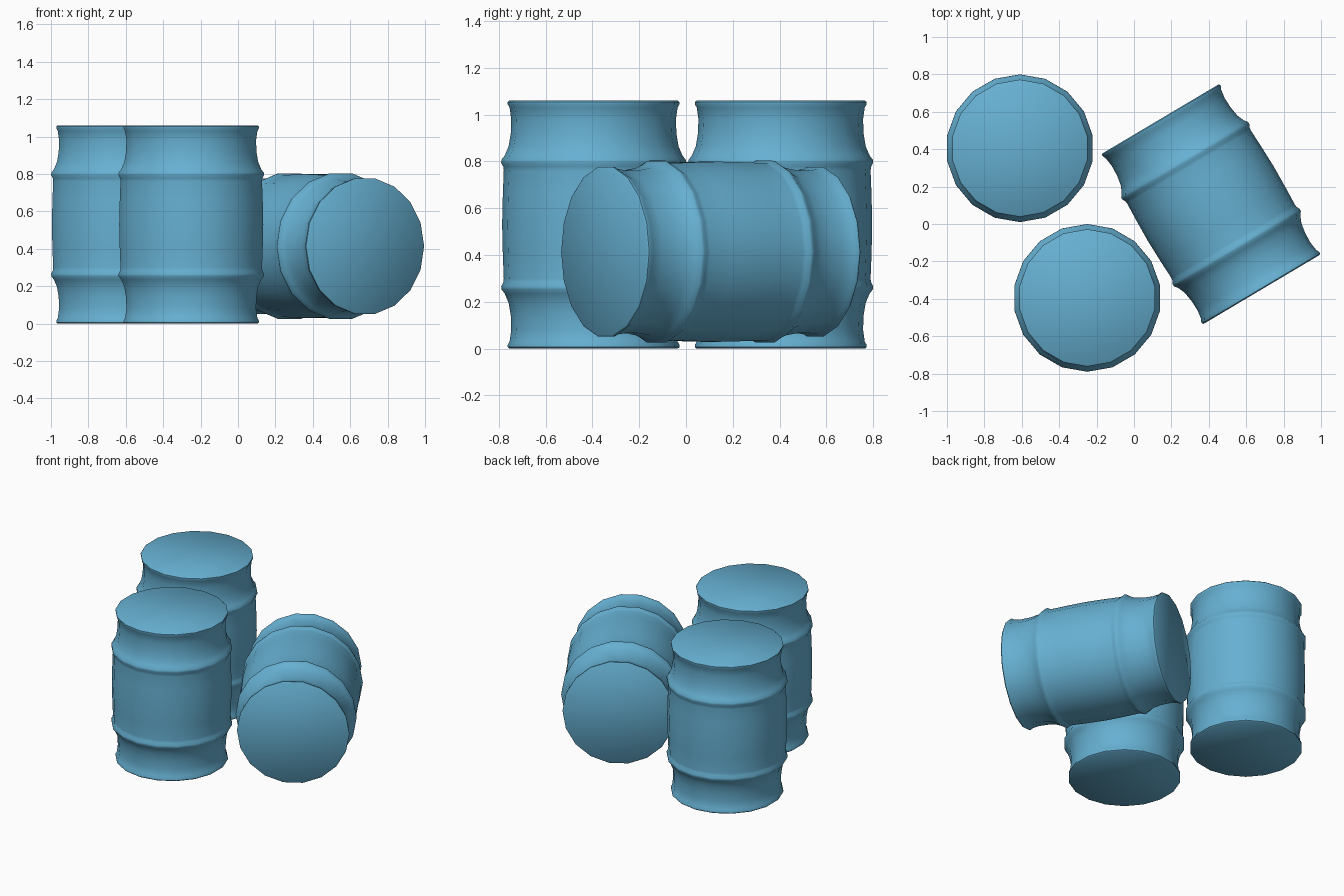
import bpy, bmesh, math

if "Cube" in bpy.data.objects:
    bpy.data.objects.remove(bpy.data.objects["Cube"])

SIDES = 18
HEIGHT = 1.06

paint = bpy.data.materials.new("blue drum paint")
paint.diffuse_color = (0.133, 0.434, 0.644, 1)
paint.use_nodes = True
paint.node_tree.nodes["Principled BSDF"].inputs["Base Color"].default_value = paint.diffuse_color

# Lower half of the drum outline (radius, height): rim, waist, ring, belly
lower = [(0.360, 0.0), (0.367, 0.006), (0.367, 0.016), (0.359, 0.03),
         (0.352, 0.08), (0.354, 0.14), (0.363, 0.195), (0.380, 0.235),
         (0.394, 0.253), (0.395, 0.266), (0.386, 0.283), (0.384, 0.30),
         (0.388, 0.40)]
profile = lower + [(0.391, HEIGHT / 2)] + [(r, HEIGHT - z) for r, z in reversed(lower)]


def drum(name, location, rotation=(0, 0, 0)):
    bm = bmesh.new()
    # Rings of points centred on the drum's middle, a corner pointing along y
    rings = []
    for r, z in profile:
        rings.append([bm.verts.new((r * math.cos(a), r * math.sin(a), z - HEIGHT / 2))
                      for a in (math.pi / 2 + i * math.tau / SIDES for i in range(SIDES))])
    # Wall
    for a, b in zip(rings, rings[1:]):
        for i in range(SIDES):
            j = (i + 1) % SIDES
            bm.faces.new((a[i], a[j], b[j], b[i]))
    # Flat lid and base
    bm.faces.new(rings[-1])
    bm.faces.new(rings[0][::-1])
    mesh = bpy.data.meshes.new(name)
    bm.to_mesh(mesh)
    bm.free()
    mesh.materials.append(paint)
    ob = bpy.data.objects.new(name, mesh)
    bpy.context.collection.objects.link(ob)
    ob.location = location
    ob.rotation_euler = rotation
    bpy.ops.object.select_all(action='DESELECT')
    ob.select_set(True)
    bpy.context.view_layer.objects.active = ob
    bpy.ops.object.shade_smooth_by_angle(angle=math.radians(45))


# Two standing drums and one lying on its side
drum("back_standing_drum", (-0.61, 0.405, HEIGHT / 2))
drum("front_standing_drum", (-0.25, -0.395, HEIGHT / 2))
drum("lying_drum", (0.412, 0.106, 0.414), (0, math.pi / 2, math.radians(-59.3)))
